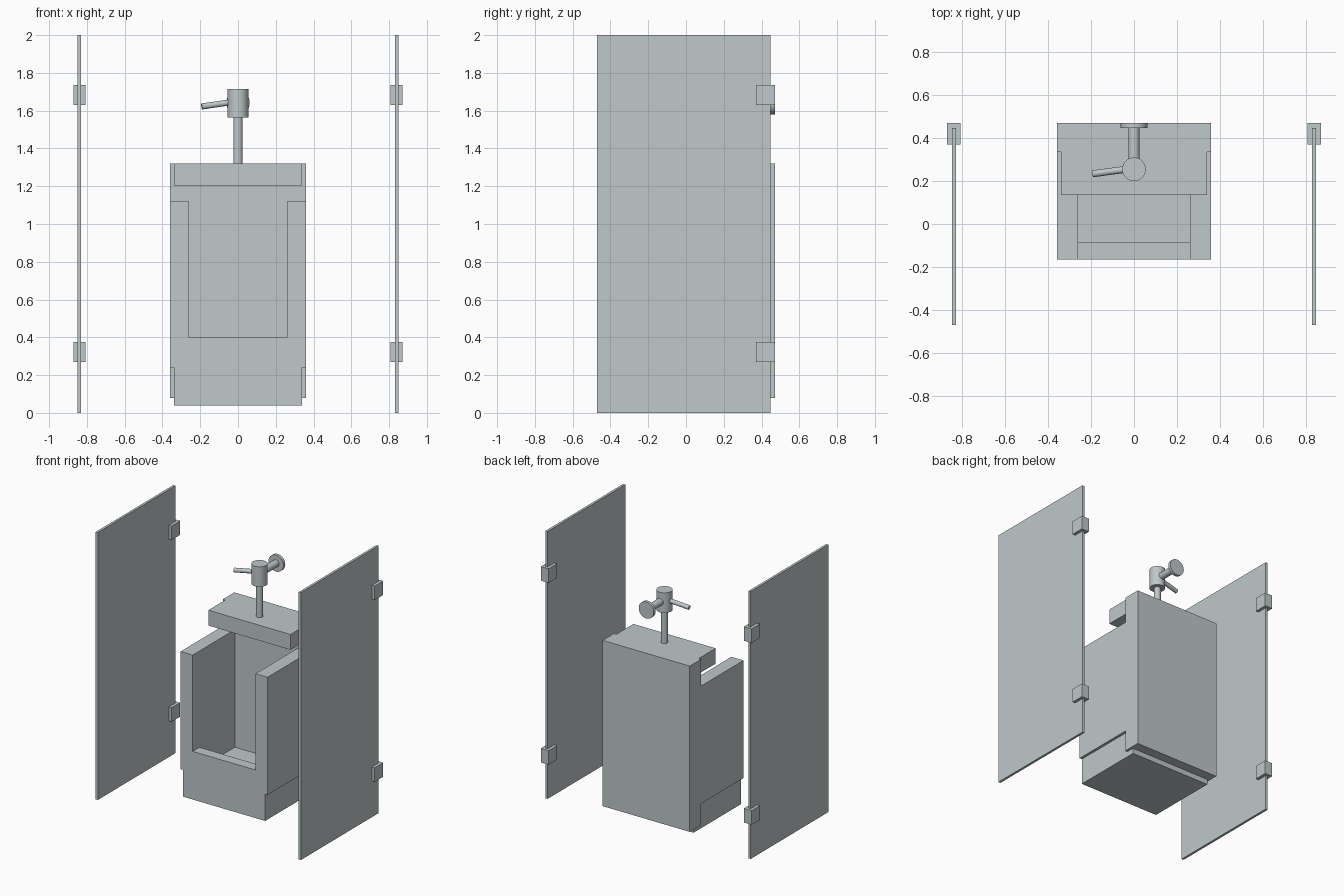
import bpy, bmesh, math
from mathutils import Vector

if "Cube" in bpy.data.objects:
    bpy.data.objects.remove(bpy.data.objects["Cube"], do_unlink=True)

mat = bpy.data.materials.new("pale_grey_blue")
mat.use_nodes = True
COLOUR = (0.52, 0.58, 0.59, 1)
mat.diffuse_color = COLOUR
mat.node_tree.nodes["Principled BSDF"].inputs["Base Color"].default_value = COLOUR


def box(name, x, y, z):
    """Box from (min, max) pairs on each axis."""
    lo, hi = Vector((x[0], y[0], z[0])), Vector((x[1], y[1], z[1]))
    bm = bmesh.new()
    bmesh.ops.create_cube(bm, size=1)
    for v in bm.verts:
        v.co = (lo + hi) / 2 + v.co * (hi - lo)
    me = bpy.data.meshes.new(name)
    bm.to_mesh(me)
    bm.free()
    me.materials.append(mat)
    ob = bpy.data.objects.new(name, me)
    bpy.context.collection.objects.link(ob)
    return ob


def rod(name, start, end, radius):
    """Smooth cylinder between two points."""
    a, b = Vector(start), Vector(end)
    bpy.ops.mesh.primitive_cylinder_add(
        vertices=40, radius=radius, depth=(b - a).length, location=(a + b) / 2,
        rotation=(b - a).to_track_quat('Z', 'Y').to_euler())
    ob = bpy.context.object
    ob.name = name
    ob.data.materials.append(mat)
    bpy.ops.object.shade_smooth_by_angle(angle=math.radians(40))
    return ob


def fuse(body, parts):
    """Union the parts into the body and merge flat faces."""
    bpy.ops.object.select_all(action='DESELECT')
    bpy.context.view_layer.objects.active = body
    body.select_set(True)
    for part in parts:
        mod = body.modifiers.new("union", 'BOOLEAN')
        mod.operation, mod.solver, mod.object = 'UNION', 'EXACT', part
        bpy.ops.object.modifier_apply(modifier=mod.name)
        bpy.data.objects.remove(part, do_unlink=True)
    bm = bmesh.new()
    bm.from_mesh(body.data)
    bmesh.ops.remove_doubles(bm, verts=bm.verts, dist=0.0005)
    bmesh.ops.dissolve_limit(bm, angle_limit=0.01, verts=bm.verts, edges=bm.edges)
    bm.to_mesh(body.data)
    bm.free()


# Urinal body: back slab, overhanging shelf, base, lip and side walls
FRONT, SLAB = -0.165, 0.335
body = box("urinal_body", (-0.36, 0.36), (SLAB, 0.47), (0.08, 1.32))
fuse(body, [
    box("base", (-0.34, 0.34), (FRONT, 0.395), (0.04, 0.24)),
    box("left_wall", (0.26, 0.36), (FRONT, SLAB), (0.24, 1.12)),
    box("right_wall", (-0.36, -0.26), (FRONT, SLAB), (0.24, 1.12)),
    box("front_lip", (-0.26, 0.26), (FRONT, -0.085), (0.24, 0.4)),
    box("shelf", (-0.34, 0.34), (0.135, SLAB), (1.205, 1.32)),
])
rod("drain", (0, 0.118, 0.238), (0, 0.118, 0.245), 0.068)

# Flush valve
VY, VZ = 0.255, 1.642
rod("supply_pipe", (0, VY, 1.315), (0, VY, 1.57), 0.024)
rod("valve_body", (0, VY, 1.565), (0, VY, 1.715), 0.055)
rod("wall_pipe", (0, VY, VZ), (0, 0.455, VZ), 0.026)
rod("wall_flange", (0, 0.448, VZ), (0, 0.47, VZ), 0.062)
rod("flush_handle", (0, 0.26, 1.65), (-0.192, 0.234, 1.622), 0.016)

# Partition panels with wall brackets
for side, sx in (("left", 1), ("right", -1)):
    cx = 0.84 * sx
    box(side + "_partition", (cx - 0.009, cx + 0.009), (-0.47, 0.448), (0, 2))
    for level, z in (("lower", 0.27), ("upper", 1.63)):
        box(f"{side}_{level}_bracket", (cx - 0.032, cx + 0.032), (0.37, 0.47), (z, z + 0.105))
